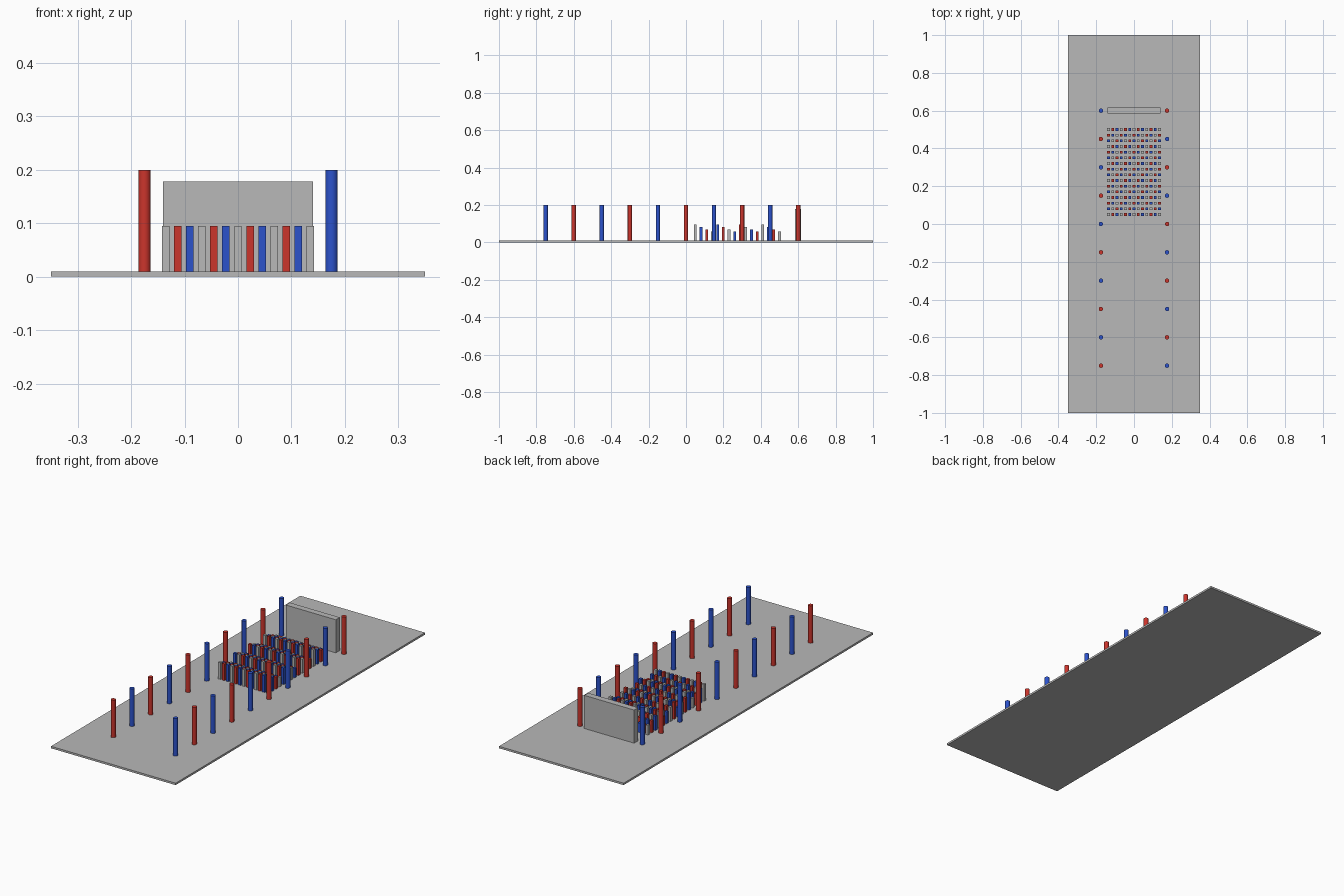
import bpy
import bmesh
from mathutils import Matrix

if "Cube" in bpy.data.objects:
    bpy.data.objects.remove(bpy.data.objects["Cube"])


def make_material(name, rgb):
    mat = bpy.data.materials.new(name)
    mat.diffuse_color = (*rgb, 1.0)
    mat.use_nodes = True
    mat.node_tree.nodes["Principled BSDF"].inputs["Base Color"].default_value = mat.diffuse_color
    return mat


GRAY = make_material("light_gray", (0.48, 0.48, 0.48))
RED = make_material("red", (0.60, 0.035, 0.025))
BLUE = make_material("blue", (0.025, 0.085, 0.60))

BASE_TOP = 0.01


def add_object(name, bm, mats):
    mesh = bpy.data.meshes.new(name)
    bm.to_mesh(mesh)
    bm.free()
    for m in mats:
        mesh.materials.append(m)
    obj = bpy.data.objects.new(name, mesh)
    bpy.context.collection.objects.link(obj)
    return obj


def add_box(bm, x, y, z0, z1, sx, sy, index=0):
    mat = (Matrix.Translation((x, y, (z0 + z1) / 2))
           @ Matrix.Diagonal((sx, sy, z1 - z0, 1)))
    verts = bmesh.ops.create_cube(bm, size=1, matrix=mat)["verts"]
    for f in {f for v in verts for f in v.link_faces}:
        f.material_index = index


# Ground slab
bm = bmesh.new()
add_box(bm, 0, 0, 0, BASE_TOP, 0.70, 2.0)
add_object("base_slab", bm, [GRAY])

# Back wall
bm = bmesh.new()
add_box(bm, 0, 0.6, BASE_TOP, 0.178, 0.28, 0.032)
add_object("back_wall", bm, [GRAY])

# Block of square posts: colours run diagonally, heights step down every four rows
bm = bmesh.new()
for row in range(16):
    top = 0.095 - 0.0125 * (row % 4)
    for col in range(13):
        add_box(bm, -0.135 + 0.0225 * col, 0.05 + 0.03 * row,
                BASE_TOP, top, 0.014, 0.014, (col - row) % 3)
add_object("square_posts", bm, [GRAY, RED, BLUE])

# Two rows of round poles with alternating colours
for side, label in ((-1, "left"), (1, "right")):
    for i in range(10):
        bm = bmesh.new()
        bmesh.ops.create_cone(
            bm, cap_ends=True, segments=20, radius1=0.0115, radius2=0.0115,
            depth=0.2 - BASE_TOP,
            matrix=Matrix.Translation((0.175 * side, -0.75 + 0.15 * i,
                                       (0.2 + BASE_TOP) / 2)))
        for f in bm.faces:
            f.smooth = len(f.verts) == 4
        for e in bm.edges:
            e.smooth = all(f.smooth for f in e.link_faces)
        red = (i % 2 == 0) == (side < 0)
        add_object(f"{label}_pole_{i + 1}", bm, [RED if red else BLUE])
